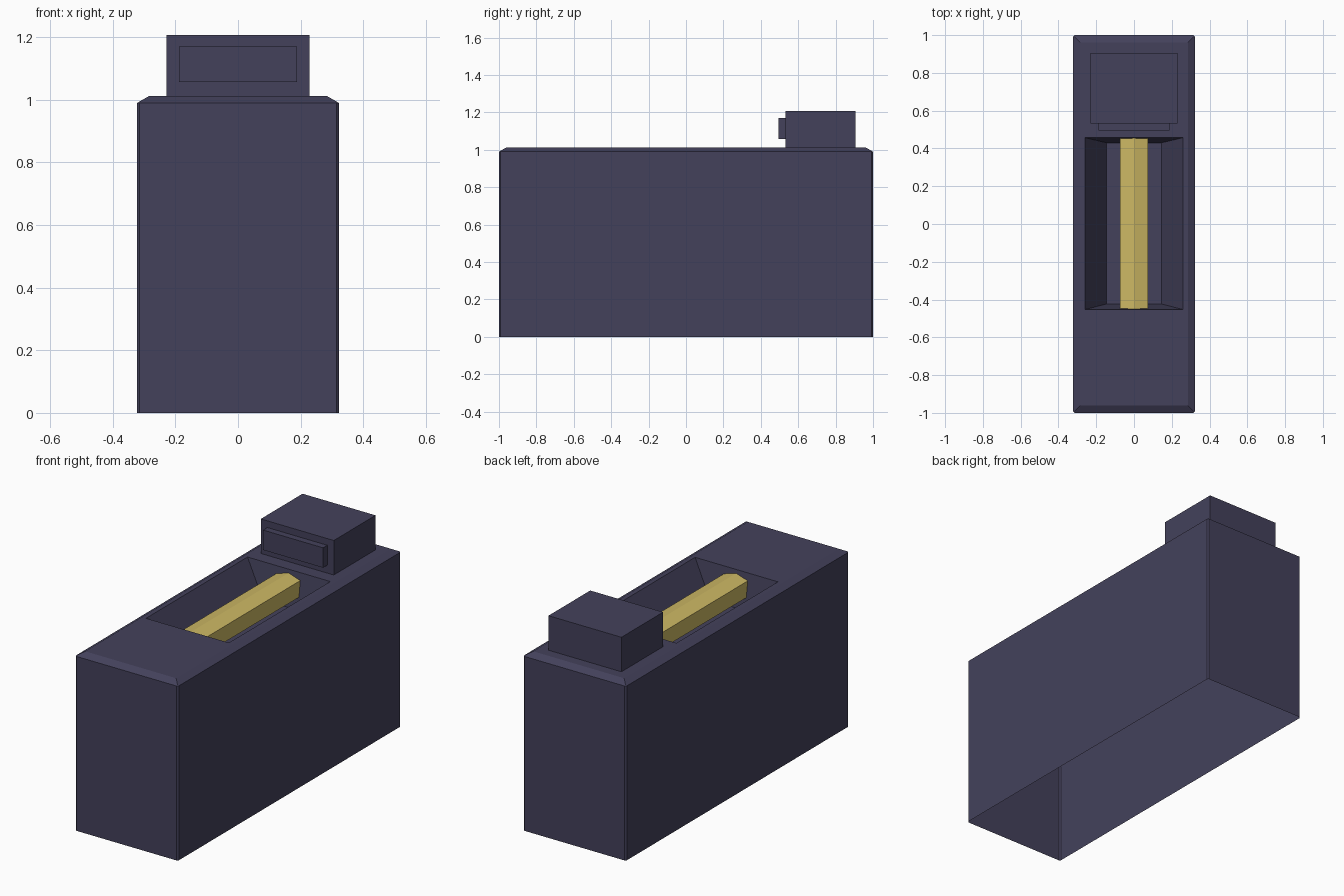
import bpy, bmesh

if "Cube" in bpy.data.objects:
    bpy.data.objects.remove(bpy.data.objects["Cube"])


def material(name, rgb):
    m = bpy.data.materials.new(name)
    m.diffuse_color = (*rgb, 1)
    m.use_nodes = True
    m.node_tree.nodes["Principled BSDF"].inputs["Base Color"].default_value = m.diffuse_color
    return m


dark = material("dark_slate", (0.057, 0.053, 0.105))
gold = material("pale_gold", (0.604, 0.479, 0.127))


def finish(bm, name, mat):
    mesh = bpy.data.meshes.new(name)
    bm.to_mesh(mesh)
    bm.free()
    mesh.materials.append(mat)
    ob = bpy.data.objects.new(name, mesh)
    bpy.context.collection.objects.link(ob)
    return ob


def box(name, x, y0, y1, z0, z1, mat):
    bm = bmesh.new()
    bmesh.ops.create_cube(bm, size=1)
    for v in bm.verts:
        v.co = (x * 2 * v.co.x, (y0 + y1) / 2 + (y1 - y0) * v.co.y,
                (z0 + z1) / 2 + (z1 - z0) * v.co.z)
    return finish(bm, name, mat)


# Body: open-bottomed shell, bevelled shoulder, tapered recess in the top
rings = [(0.323, -1.0, 1.0, 0.0), (0.323, -1.0, 1.0, 0.99),
         (0.285, -0.962, 0.962, 1.012), (0.26, -0.453, 0.457, 1.012),
         (0.145, -0.423, 0.43, 0.81)]
bm = bmesh.new()
loops = [[bm.verts.new((x, y, z)) for x, y in ((-w, a), (w, a), (w, b), (-w, b))]
         for w, a, b, z in rings]
for lo, hi in zip(loops, loops[1:]):
    for i in range(4):
        j = (i + 1) % 4
        bm.faces.new((lo[i], lo[j], hi[j], hi[i]))
bm.faces.new(loops[-1])
upright = [bm.edges.get((a, b)) for a, b in zip(loops[0], loops[1])]
bmesh.ops.bevel(bm, geom=upright, offset=0.008, segments=1, affect='EDGES')
finish(bm, "body", dark)

# Head block at the back with its raised front panel
box("head_block", 0.229, 0.532, 0.906, 1.01, 1.208, dark)
box("head_panel", 0.188, 0.494, 0.535, 1.057, 1.17, dark)

# Six-sided bar lying in the recess
profile = [(-0.075, 0.97), (-0.075, 0.88), (0, 0.858),
           (0.075, 0.88), (0.075, 0.97), (0, 0.992)]
bm = bmesh.new()
end = bm.faces.new([bm.verts.new((x, -0.45, z)) for x, z in profile])
out = bmesh.ops.extrude_face_region(bm, geom=[end], use_keep_orig=True)["geom"]
bmesh.ops.translate(bm, vec=(0, 0.904, 0),
                    verts=[g for g in out if isinstance(g, bmesh.types.BMVert)])
bmesh.ops.recalc_face_normals(bm, faces=bm.faces)
finish(bm, "gold_bar", gold)
